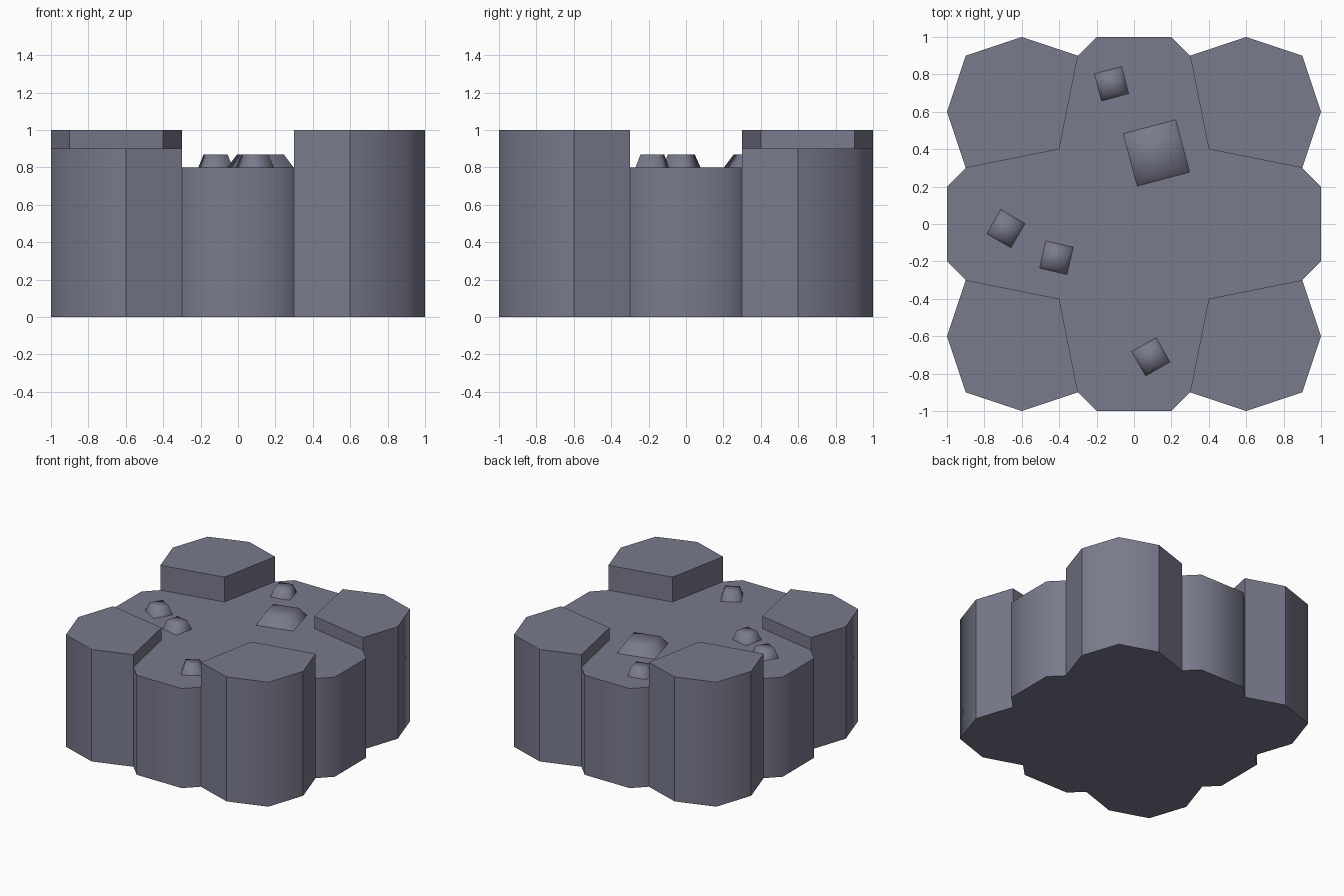
import bpy, bmesh, math
from mathutils import Matrix, Vector

if "Cube" in bpy.data.objects:
    bpy.data.objects.remove(bpy.data.objects["Cube"])

stone = bpy.data.materials.new("slate_grey")
stone.diffuse_color = (0.19, 0.197, 0.265, 1)
stone.use_nodes = True
stone.node_tree.nodes["Principled BSDF"].inputs["Base Color"].default_value = stone.diffuse_color

FLOOR = 0.8
CORNER = [(0.9, 0.3), (1, 0.6), (0.9, 0.9), (0.6, 1), (0.3, 0.9)]
NOTCH = [(0.3, 0.9), (0.2, 1), (-0.2, 1), (-0.3, 0.9)]
INNER = (0.4, 0.4)
HEIGHTS = [0.9, 1.0, 0.9, 1.0]          # back right, back left, front left, front right


def finish(name, bm):
    me = bpy.data.meshes.new(name)
    for f in bm.faces:
        f.smooth = True
    bm.to_mesh(me)
    bm.free()
    me.materials.append(stone)
    ob = bpy.data.objects.new(name, me)
    bpy.context.collection.objects.link(ob)
    return ob


def turn(points, k):
    """Rotate plan points by k quarter turns."""
    for _ in range(k):
        points = [(-y, x) for x, y in points]
    return points


# Rock body: outer walls, raised corner blocks, sunken cross-shaped floor
bm = bmesh.new()


def face(points, z):
    bm.faces.new([bm.verts.new((x, y, z)) for x, y in points])


def walls(points, z0, z1):
    for (ax, ay), (bx, by) in zip(points, points[1:]):
        bm.faces.new([bm.verts.new(c) for c in
                      ((ax, ay, z0), (bx, by, z0), (bx, by, z1), (ax, ay, z1))])


floor, outline = [], []
for k, h in enumerate(HEIGHTS):
    corner, notch = turn(CORNER, k), turn(NOTCH, k)
    inner = turn([INNER], k)
    walls(corner, 0, h)
    walls(notch, 0, FLOOR)
    walls([corner[-1]] + inner + [corner[0]], FLOOR, h)
    face(corner + inner, h)
    floor += inner + notch
    outline += corner + notch[1:-1]
face(floor, FLOOR)
face(outline[::-1], 0)
bmesh.ops.remove_doubles(bm, verts=bm.verts, dist=0.0005)

# Only the block corners and the notch bevels are softly shaded
for e in bm.edges:
    a, b = e.verts
    x, y = abs(a.co.x), abs(a.co.y)
    vertical = (a.co.xy - b.co.xy).length < 1e-4
    soft = (x > 0.85 and y > 0.85) or min(x, y) < 0.25
    e.smooth = vertical and soft
finish("rock_body", bm)

# Pebbles on the floor: x, y, width, rotation
PEBBLES = [(0.12, 0.38, 0.29, 15), (-0.12, 0.75, 0.15, 15), (-0.685, -0.025, 0.15, -30),
           (-0.415, -0.18, 0.15, -13), (0.09, -0.71, 0.15, 30)]
for i, (x, y, w, rot) in enumerate(PEBBLES):
    bm = bmesh.new()
    r = w / math.sqrt(2)
    bmesh.ops.create_cone(bm, cap_ends=True, segments=4, radius1=r, radius2=r * 0.7, depth=0.07,
                          matrix=Matrix.Rotation(math.radians(45), 4, 'Z'))
    # drop the hidden underside
    bmesh.ops.delete(bm, geom=[f for f in bm.faces if f.normal.z < -0.9 or
                               all(v.co.z < 0 for v in f.verts)], context='FACES_ONLY')
    # make the square axis-aligned before turning it
    v = bm.verts[:][0].co
    fix = math.radians(45) - math.atan2(v.y, v.x)
    bmesh.ops.transform(bm, verts=bm.verts, matrix=Matrix.Rotation(fix, 4, 'Z'))
    ob = finish(f"pebble_{i + 1}", bm)
    ob.location = Vector((x, y, FLOOR + 0.035))
    ob.rotation_euler.z = math.radians(rot)
